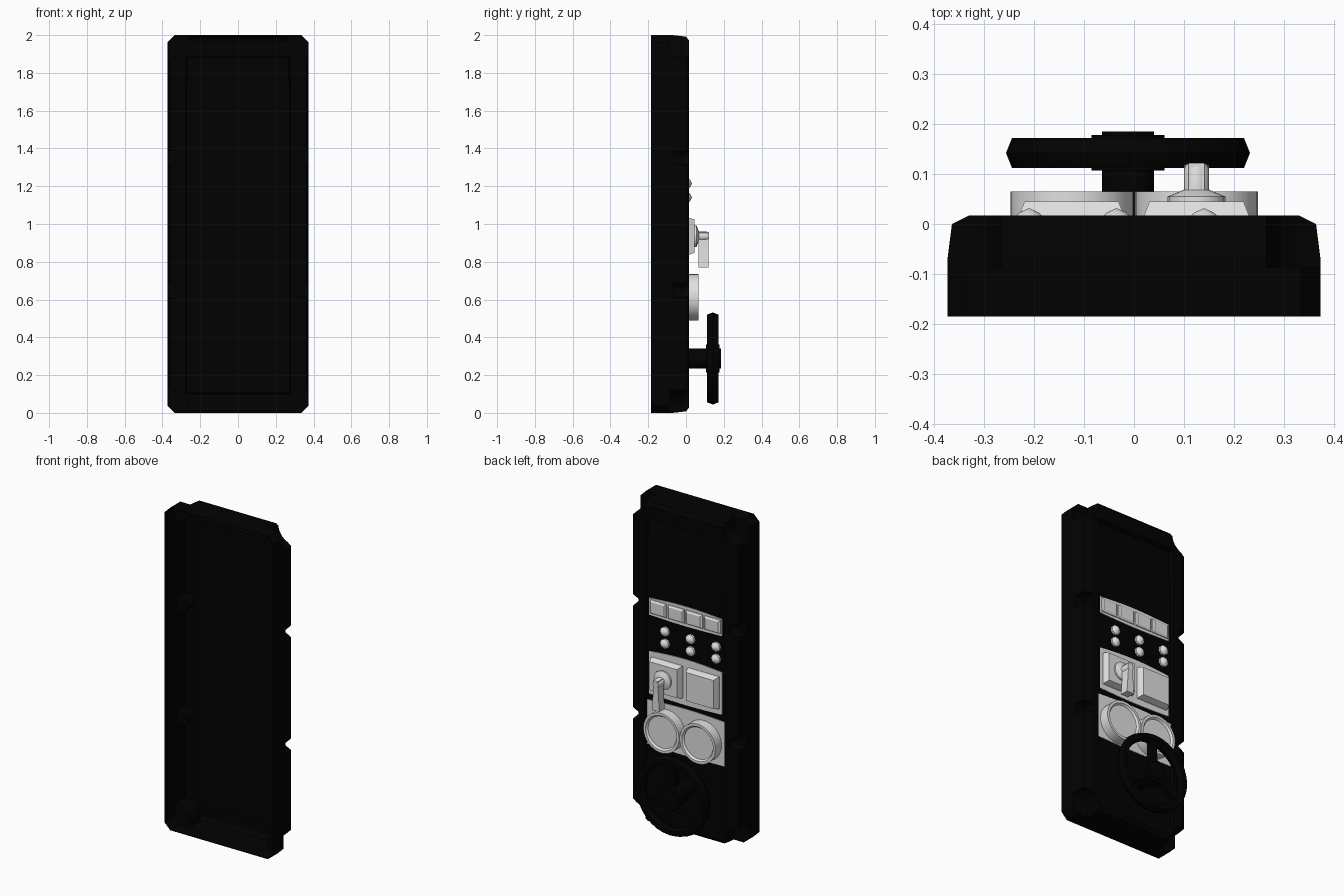
import bpy, bmesh, math

if "Cube" in bpy.data.objects:
    bpy.data.objects.remove(bpy.data.objects["Cube"])


def material(name, value):
    m = bpy.data.materials.new(name)
    m.diffuse_color = (value, value, value, 1)
    m.use_nodes = True
    m.node_tree.nodes["Principled BSDF"].inputs["Base Color"].default_value = m.diffuse_color
    return m


BLACK = material("black_plastic", 0.0004)
GREY = material("light_grey", 0.75)


def finish(name, bm, mat, smooth=False):
    bmesh.ops.recalc_face_normals(bm, faces=bm.faces)
    me = bpy.data.meshes.new(name)
    bm.to_mesh(me)
    bm.free()
    me.materials.append(mat)
    ob = bpy.data.objects.new(name, me)
    bpy.context.collection.objects.link(ob)
    if smooth:
        bpy.ops.object.select_all(action='DESELECT')
        ob.select_set(True)
        bpy.context.view_layer.objects.active = ob
        bpy.ops.object.shade_smooth_by_angle(angle=math.radians(35))
    return ob


def add_loft(bm, rings, closed=False):
    """Bridge equal-sized rings of points; cap the ends unless closed."""
    vs = [[bm.verts.new(p) for p in r] for r in rings]
    n = len(vs[0])
    pairs = list(zip(vs, vs[1:])) + ([(vs[-1], vs[0])] if closed else [])
    for a, b in pairs:
        for i in range(n):
            j = (i + 1) % n
            bm.faces.new((a[i], a[j], b[j], b[i]))
    if not closed:
        bm.faces.new(vs[0])
        bm.faces.new(vs[-1])


def octagon(y, hx, z0, z1, c):
    """Cut-corner rectangle in the XZ plane."""
    return [(-hx + c, y, z0), (hx - c, y, z0), (hx, y, z0 + c), (hx, y, z1 - c),
            (hx - c, y, z1), (-hx + c, y, z1), (-hx, y, z1 - c), (-hx, y, z0 + c)]


def rect(cx, cz, hx, hz, y):
    return [(cx + i * hx, y, cz + k * hz) for i, k in ((-1, -1), (1, -1), (1, 1), (-1, 1))]


def block(name, cx, cz, levels, mat):
    """Stack of rectangles, levels = (half_x, half_z, y)."""
    bm = bmesh.new()
    add_loft(bm, [rect(cx, cz, hx, hz, y) for hx, hz, y in levels])
    return finish(name, bm, mat)


def lathe(name, cx, cz, profile, n, mat, closed=False, smooth=True):
    """Turn (radius, y) profile around a Y axis."""
    bm = bmesh.new()
    rings = [[(cx + r * math.cos(t), y, cz + r * math.sin(t))
              for t in (2 * math.pi * i / n for i in range(n))] for r, y in profile]
    add_loft(bm, rings, closed)
    return finish(name, bm, mat, smooth)


# --- Housing cutters: bolt pockets at corners and along both sides
def pockets(name, g):
    bm = bmesh.new()
    for sx in (-1, 1):
        for sz in (-1, 1):
            # corner pocket: quarter-round scoop open to the outside
            r = 0.1 + g
            pts = [(0.365 - r * math.cos(a), 0.98 - r * math.sin(a))
                   for a in (math.pi / 16 * i for i in range(9))]
            pts += [(0.5, 0.98 - r), (0.5, 1.2), (0.365 - r, 1.2)]
            add_loft(bm, [[(sx * x, y, 1 + sz * z) for x, z in pts]
                          for y in (-0.087 - g, 0.1)])
            # side pocket with a rounded inner end
            r = 0.036 + g
            pts = [(0.5, -r), (0.5, r)]
            pts += [(0.338 - r * math.sin(a), r * math.cos(a))
                    for a in (math.pi / 8 * i for i in range(9))]
            add_loft(bm, [[(sx * x, y, 1 + sz * 0.35 + z) for x, z in pts]
                          for y in (-0.065 - g, 0.1)])
    return finish(name, bm, BLACK)


def panel(name, g):
    return block(name, 0, 0.995, [(0.268 + g, 0.885 + g, -g), (0.28 + g, 0.897 + g, 0.03)], BLACK)


def upper_panel(name, g):
    """Slanted wedge, deepest at the top edge."""
    bm = bmesh.new()
    side = [(-0.001 - g, 1.58 - g), (-0.014 - g, 1.88 + g), (0.02, 1.88 + g), (0.02, 1.58 - g)]
    add_loft(bm, [[(x, y, z) for y, z in side] for x in (-0.266 - g, 0.266 + g)])
    return finish(name, bm, BLACK)


def cut(target, cutter):
    m = target.modifiers.new("cut", 'BOOLEAN')
    m.operation = 'DIFFERENCE'
    m.solver = 'EXACT'
    m.object = cutter
    cutter.hide_render = True
    cutter.hide_set(True)


def tray(name, t, front):
    """Tapered cut-corner body, shrunk by t."""
    bm = bmesh.new()
    add_loft(bm, [octagon(front, 0.373 - t, t, 2 - t, 0.038), octagon(-0.07, 0.373 - t, t, 2 - t, 0.038),
                  octagon(0.0 - t / 2, 0.364 - t, 0.008 + t, 1.992 - t, 0.038),
                  octagon(0.017 - t, 0.33 - t, 0.03 + t, 1.97 - t, 0.03)])
    return finish(name, bm, BLACK)


# --- Housing: thin shell, hollow at the front, inner side follows the outer
WALL = 0.004
housing = tray("housing", 0, -0.185)
cavity = tray("cavity_cutter", WALL, -0.25)
cut(cavity, pockets("pocket_wall_cutter", WALL))
cut(cavity, panel("panel_wall_cutter", WALL))
cut(cavity, upper_panel("upper_panel_wall_cutter", WALL))
cut(housing, cavity)
cut(housing, pockets("pocket_cutter", 0))
cut(housing, panel("panel_cutter", 0))
cut(housing, upper_panel("upper_panel_cutter", 0))

# --- Grey backing plates with softly arched tops and bottoms
for name, z0, z1, hx, arch in (("switch_plate", 1.29, 1.395, 0.25, 0.012),
                               ("box_plate", 0.803, 1.065, 0.25, 0.015),
                               ("gauge_plate", 0.487, 0.762, 0.266, 0.01)):
    pts = [(hx * (i / 4 - 1), z0 - 0.5 * arch * math.sin(math.pi * i / 8)) for i in range(9)]
    pts += [(hx * (1 - i / 4), z1 + arch * math.sin(math.pi * i / 8)) for i in range(9)]
    bm = bmesh.new()
    add_loft(bm, [[(x, y, z) for x, z in pts] for y in (-0.003, 0.004)])
    finish(name, bm, GREY)

# --- Rocker switches
for i in range(4):
    block("rocker_switch", -0.186 + 0.124 * i, 1.345,
          [(0.057, 0.044, 0), (0.056, 0.043, 0.009), (0.046, 0.032, 0.016)], GREY)

# --- Indicator lamps in two rows
for x in (-0.21, -0.035, 0.14):
    for z in (1.14, 1.215):
        lathe("indicator_lamp", x, z, [(0.03, 0), (0.03, 0.013), (0.019, 0.023), (0.002, 0.031)], 10, GREY)

# --- Raised control boxes
for x in (-0.125, 0.125):
    block("control_box", x, 0.935, [(0.107, 0.1, 0), (0.105, 0.098, 0.017), (0.094, 0.088, 0.045)], GREY)

# --- Lever: collar, pivot and hanging handle
lathe("lever_collar", 0.125, 0.935, [(0.058, 0.043), (0.058, 0.055), (0.026, 0.068), (0.026, 0.069)], 16, GREY)
lathe("lever_pivot", 0.125, 0.935, [(0.025, 0.06), (0.025, 0.11), (0.02, 0.12)], 12, GREY)
bm = bmesh.new()
add_loft(bm, [[(0.125 + i * w, y0 if k < 0 else y1, z) for i, k in ((-1, -1), (1, -1), (1, 1), (-1, 1))]
              for z, w, y0, y1 in ((0.77, 0.025, 0.066, 0.118), (0.88, 0.018, 0.066, 0.119),
                                   (0.957, 0.016, 0.064, 0.122))])
finish("lever_handle", bm, GREY)

# --- Gauges: cylinder with a raised rim
for x in (-0.124, 0.125):
    lathe("gauge", x, 0.612, [(0.123, 0), (0.123, 0.065), (0.107, 0.065), (0.098, 0.053)], 32, GREY)

# --- Handwheel: shaft, hub, rim and three spokes
WX, WZ = -0.012, 0.288
lathe("wheel_shaft", WX, WZ, [(0.052, -0.003), (0.052, 0.11)], 16, BLACK)
lathe("wheel_hub", WX, WZ, [(0.073, 0.107), (0.073, 0.178), (0.052, 0.178), (0.052, 0.185)], 16, BLACK)
lathe("wheel_rim", WX, WZ, [(0.244, 0.142), (0.232, 0.172), (0.205, 0.172), (0.193, 0.142),
                            (0.205, 0.112), (0.232, 0.112)], 32, BLACK, closed=True)
for k in range(3):
    a = math.pi / 2 + k * 2 * math.pi / 3
    c, s = math.cos(a), math.sin(a)
    bm = bmesh.new()
    add_loft(bm, [[(WX + c * r - s * i * w, y, WZ + s * r + c * i * w)
                   for i, y in ((-1, 0.125), (1, 0.125), (1, 0.16), (-1, 0.16))]
                  for r, w in ((0.05, 0.026), (0.21, 0.02))])
    finish("wheel_spoke", bm, BLACK)
